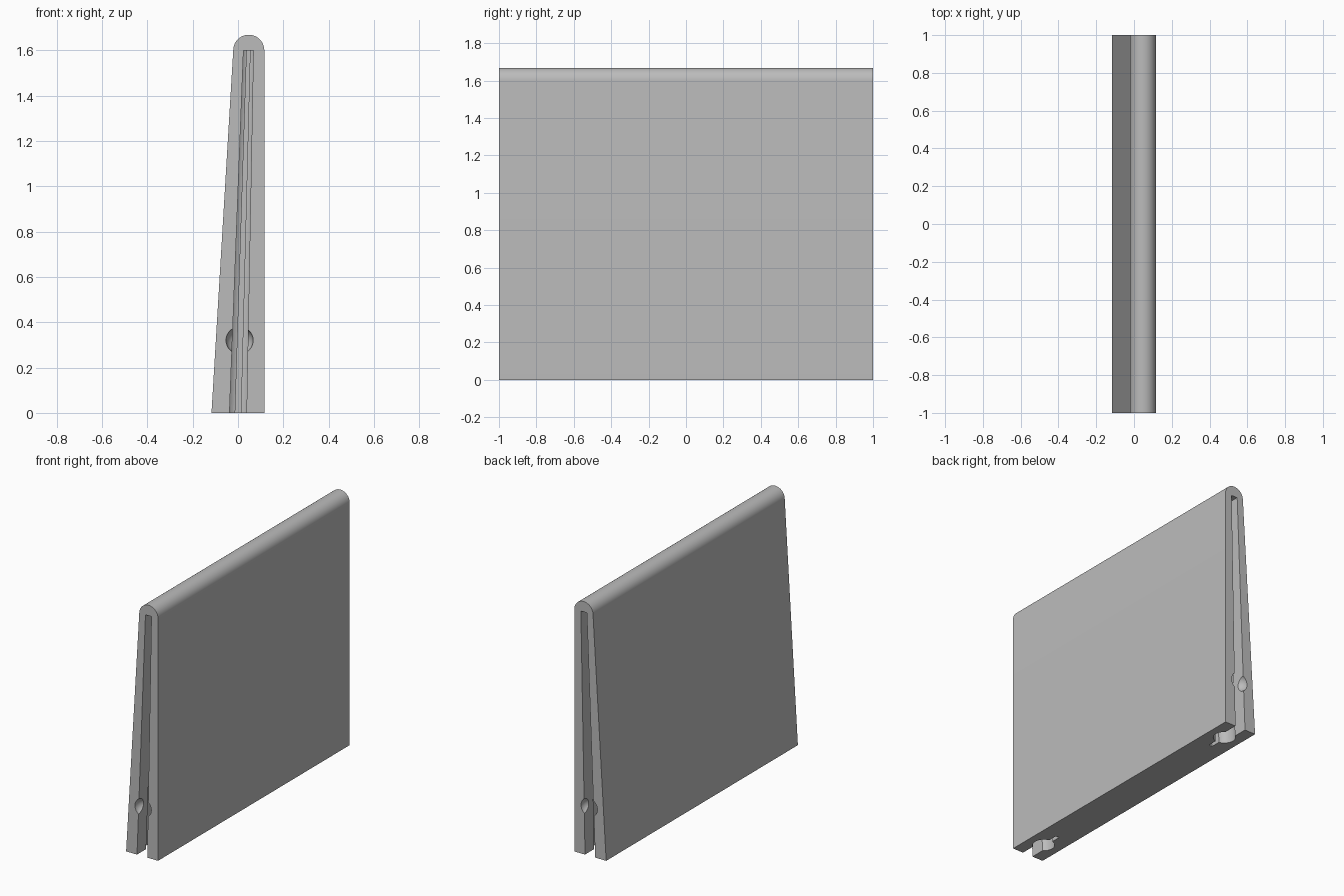
import bpy, bmesh, math
from mathutils import Vector

cube = bpy.data.objects.get("Cube")
if cube:
    bpy.data.objects.remove(cube)

grey = bpy.data.materials.new("mid_grey")
grey.use_nodes = True
colour = (0.5, 0.5, 0.5, 1)
grey.diffuse_color = colour
grey.node_tree.nodes["Principled BSDF"].inputs["Base Color"].default_value = colour

TOP = 1.6          # height where the rounded crest begins
CREST = 0.0475     # x of the crest centre
RADIUS = 0.0685


def loft(name, lower, upper):
    """Solid between two matching outlines."""
    bm = bmesh.new()
    a = [bm.verts.new(p) for p in lower]
    b = [bm.verts.new(p) for p in upper]
    bm.faces.new(a)
    bm.faces.new(b[::-1])
    for i in range(len(a)):
        j = (i + 1) % len(a)
        bm.faces.new((a[i], b[i], b[j], a[j]))
    bmesh.ops.recalc_face_normals(bm, faces=bm.faces)
    mesh = bpy.data.meshes.new(name)
    bm.to_mesh(mesh)
    bm.free()
    obj = bpy.data.objects.new(name, mesh)
    bpy.context.collection.objects.link(obj)
    return obj


# Tapered panel with a rounded crest
profile = [(-0.117, 0), (0.116, 0)]
for i in range(25):
    t = math.pi * i / 24
    profile.append((CREST + RADIUS * math.cos(t), TOP + RADIUS * math.sin(t)))
panel = loft("tapered_panel", [(x, -1, z) for x, z in profile],
             [(x, 1, z) for x, z in profile])
panel.data.materials.append(grey)


def keyhole():
    """Slot, round chamber and thin end notch, as (half width, depth)."""
    slot, chamber, notch, centre = 0.0375, 0.067, 0.0125, 0.15
    start = -math.acos(slot / chamber)
    end = math.acos(notch / chamber)
    half = [(slot, -0.05)]
    for i in range(17):
        t = start + (end - start) * i / 16
        half.append((chamber * math.cos(t), centre + chamber * math.sin(t)))
    half.append((notch, 0.28))
    return half + [(-x, d) for x, d in reversed(half)]


def slot_section(z, side):
    f = z / TOP
    return [(0.046 * f + x * (1 - 0.42 * f), side * (1 - d), z) for x, d in keyhole()]


# Keyhole slots and round finger dimples in both ends
cutters = []
for side in (-1, 1):
    cutters.append(loft("slot_cutter", slot_section(-0.05, side), slot_section(TOP, side)))
    bpy.ops.mesh.primitive_uv_sphere_add(segments=32, ring_count=16, radius=0.06,
                                         location=(0.007, side, 0.32))
    cutters.append(bpy.context.object)

bpy.ops.object.select_all(action="DESELECT")
bpy.context.view_layer.objects.active = panel
panel.select_set(True)
for cutter in cutters:
    cutter.hide_render = True
    mod = panel.modifiers.new("cut", "BOOLEAN")
    mod.operation = "DIFFERENCE"
    mod.solver = "EXACT"
    mod.object = cutter
    bpy.ops.object.modifier_apply(modifier=mod.name)
    bpy.data.objects.remove(cutter)

bpy.ops.object.shade_smooth_by_angle(angle=math.radians(30))
